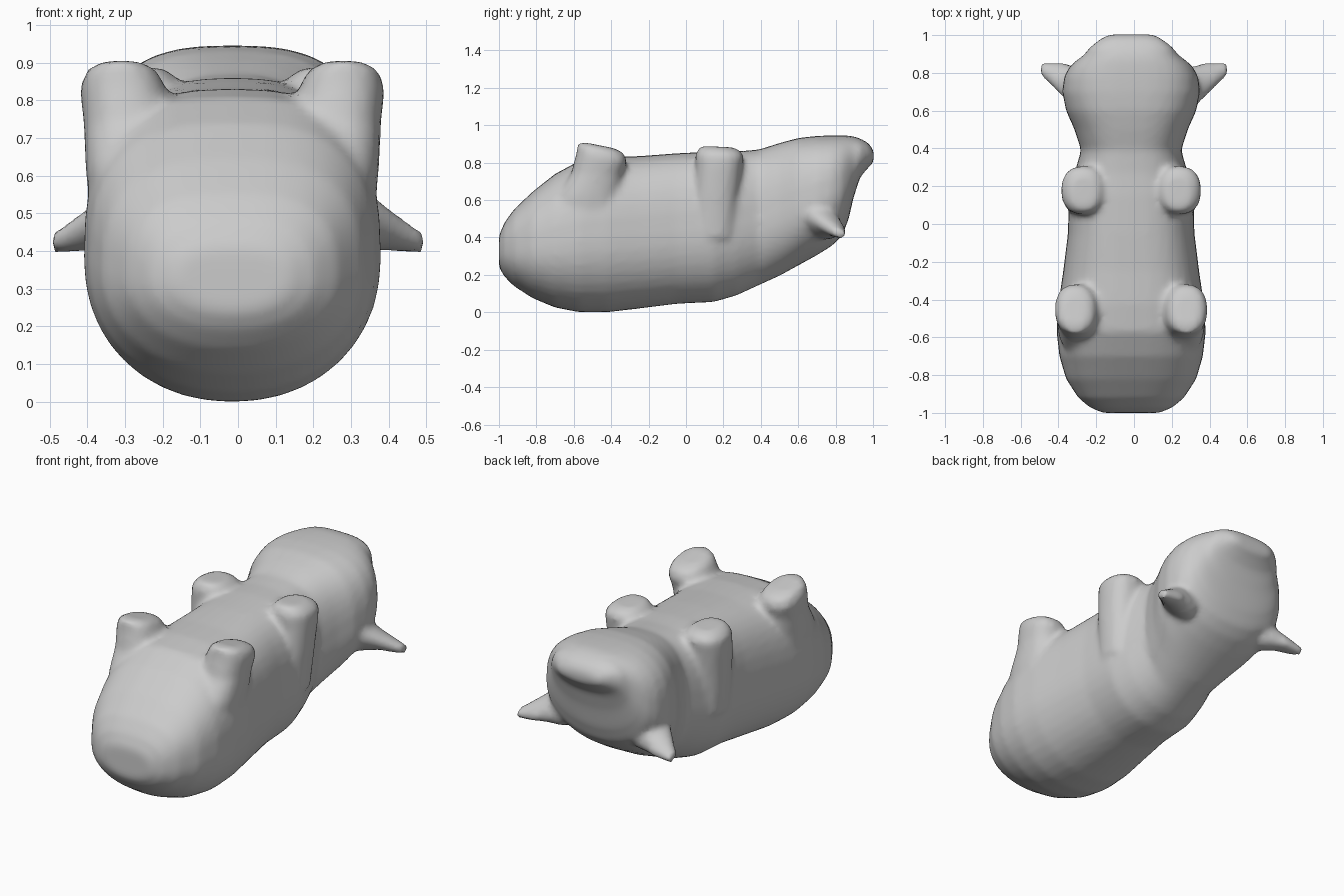
import bpy, bmesh, math

if "Cube" in bpy.data.objects:
    bpy.data.objects.remove(bpy.data.objects["Cube"])

CX = -0.015   # body is very slightly off centre


def loft(name, rings):
    """Skin a list of equal-length point rings and cap both ends."""
    bm = bmesh.new()
    rows = [[bm.verts.new(p) for p in ring] for ring in rings]
    n = len(rows[0])
    for a, b in zip(rows, rows[1:]):
        for i in range(n):
            j = (i + 1) % n
            bm.faces.new((a[i], a[j], b[j], b[i]))
    bm.faces.new(rows[0][::-1])
    bm.faces.new(rows[-1])
    bmesh.ops.recalc_face_normals(bm, faces=bm.faces[:])
    me = bpy.data.meshes.new(name)
    bm.to_mesh(me)
    bm.free()
    ob = bpy.data.objects.new(name, me)
    bpy.context.collection.objects.link(ob)
    return ob


def body_ring(y, w, lo, hi, n=40):
    """Round underside, squarer topside."""
    mid = lo + (hi - lo) * 0.47
    pts = []
    for i in range(n):
        t = 2 * math.pi * i / n
        c, s = math.cos(t), math.sin(t)
        e = 0.72 if s > 0 else 0.94
        x = w * math.copysign(abs(c) ** e, c)
        z = mid + (hi - mid if s > 0 else mid - lo) * math.copysign(abs(s) ** e, s)
        pts.append((CX + x, y, z))
    return pts


def leg(name, side, stations, n=20):
    """Stations: x, y, z, radius x, radius y, tilt of the ring along y."""
    rings = []
    for x, y, z, rx, ry, tilt in stations:
        ring = []
        for i in range(n):
            t = 2 * math.pi * i / n
            c, s = math.cos(t), math.sin(t)
            c, s = (math.copysign(abs(v) ** 0.85, v) for v in (c, s))
            ring.append((CX + side * (x + rx * c), y + ry * s, z + tilt * ry * s))
        rings.append(ring)
    return loft(name, rings)


def ear(name, side, stations, n=16):
    """Stations: x, y, z, radius y, radius z, shear."""
    rings = []
    for x, y, z, ry, rz, k in stations:
        rings.append([(side * x, y + ry * math.cos(2 * math.pi * i / n),
                       z + rz * math.sin(2 * math.pi * i / n) + k * ry * math.cos(2 * math.pi * i / n))
                      for i in range(n)])
    return loft(name, rings)


# Body and head: y, half width, underside z, topside z
sections = [
    (-1.0, 0.15, 0.24, 0.41), (-0.97, 0.22, 0.19, 0.48), (-0.92, 0.28, 0.14, 0.55),
    (-0.82, 0.345, 0.075, 0.645), (-0.7, 0.38, 0.025, 0.74), (-0.57, 0.395, 0.0, 0.81),
    (-0.42, 0.385, 0.0, 0.83), (-0.25, 0.36, 0.02, 0.835), (-0.05, 0.335, 0.045, 0.85),
    (0.15, 0.33, 0.055, 0.86), (0.27, 0.30, 0.09, 0.86), (0.39, 0.265, 0.145, 0.87),
    (0.5, 0.30, 0.195, 0.905), (0.6, 0.345, 0.25, 0.932), (0.7, 0.365, 0.305, 0.943),
    (0.78, 0.355, 0.355, 0.946), (0.835, 0.325, 0.41, 0.946), (0.87, 0.285, 0.50, 0.945),
    (0.895, 0.25, 0.61, 0.94), (0.93, 0.225, 0.72, 0.93), (0.975, 0.17, 0.775, 0.905),
    (1.004, 0.12, 0.80, 0.865)]
parts = [loft("pig_body", [body_ring(*s) for s in sections])]

# Stubby legs pointing up, and ears
hind = [(0.23, -0.53, 0.42, 0.14, 0.22, 0), (0.25, -0.52, 0.62, 0.14, 0.18, 0),
        (0.275, -0.475, 0.74, 0.12, 0.14, 0), (0.29, -0.45, 0.83, 0.115, 0.135, -0.2),
        (0.295, -0.455, 0.875, 0.095, 0.125, -0.2), (0.295, -0.46, 0.892, 0.06, 0.08, -0.2)]
fore = [(0.22, 0.15, 0.4, 0.12, 0.12, 0), (0.235, 0.16, 0.62, 0.125, 0.125, 0),
        (0.25, 0.175, 0.77, 0.12, 0.125, 0), (0.255, 0.18, 0.84, 0.115, 0.13, 0),
        (0.25, 0.175, 0.873, 0.09, 0.11, -0.05), (0.25, 0.175, 0.885, 0.06, 0.08, -0.05)]
lobes = [(0.24, 0.70, 0.50, 0.12, 0.11, -0.3), (0.33, 0.735, 0.485, 0.105, 0.08, -0.35),
         (0.38, 0.765, 0.465, 0.09, 0.055, -0.35), (0.44, 0.795, 0.44, 0.06, 0.04, -0.3),
         (0.495, 0.82, 0.42, 0.035, 0.025, -0.2)]
for side in (-1, 1):
    parts.append(leg("hind_leg", side, hind))
    parts.append(leg("fore_leg", side, fore))
    parts.append(ear("ear", side, lobes))

# Fuse everything into one soft figure
for p in parts:
    p.select_set(True)
body = parts[0]
bpy.context.view_layer.objects.active = body
bpy.ops.object.join()
rm = body.modifiers.new("Fuse", 'REMESH')
rm.mode = 'VOXEL'
rm.voxel_size = 0.018
rm.use_smooth_shade = True
sm = body.modifiers.new("Soften", 'SMOOTH')
sm.factor = 0.5
sm.iterations = 5
